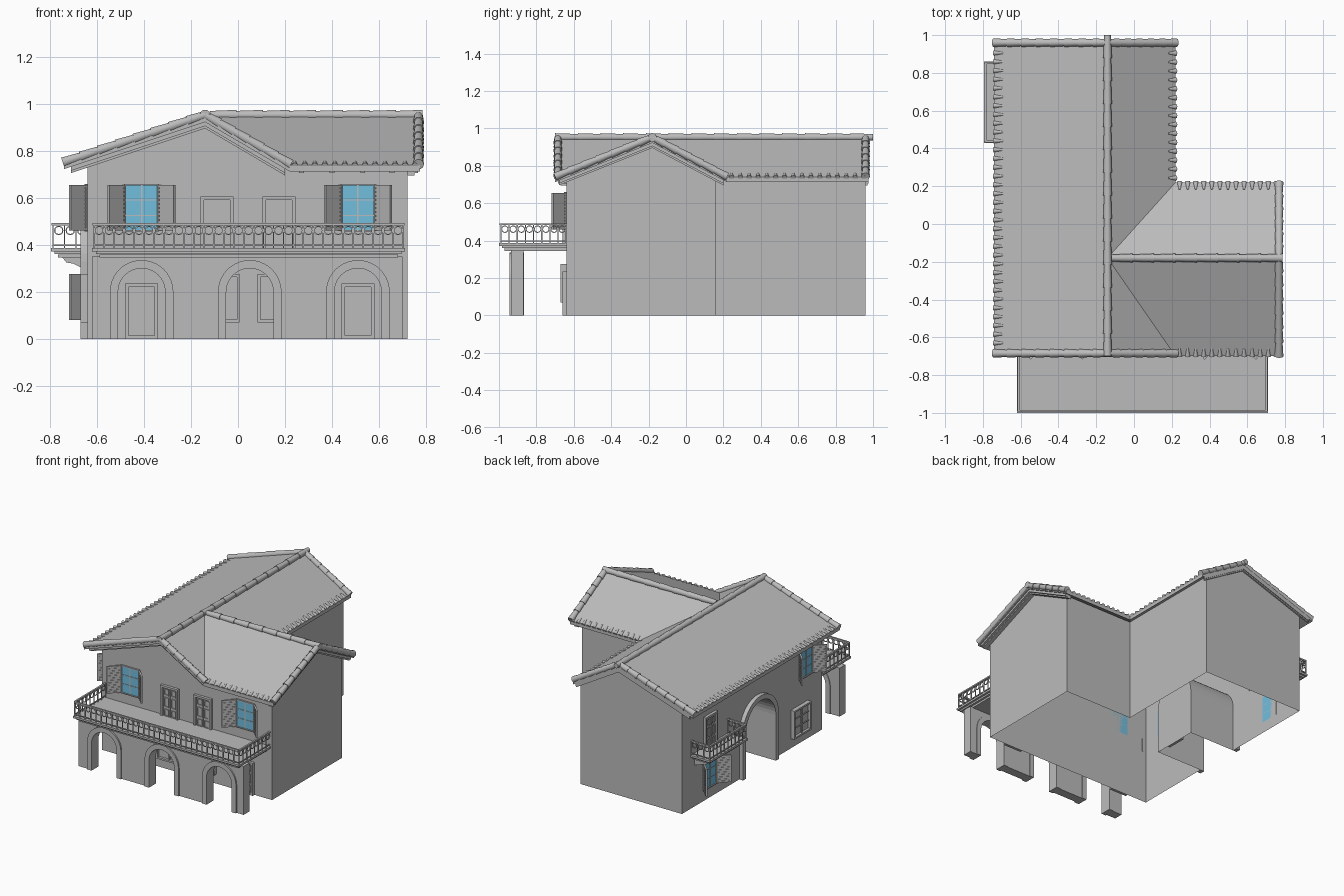
import bpy, bmesh, math
from mathutils import Matrix, Vector

if "Cube" in bpy.data.objects:
    bpy.data.objects.remove(bpy.data.objects["Cube"])


def material(name, rgb):
    m = bpy.data.materials.new(name)
    m.use_nodes = True
    m.diffuse_color = (*rgb, 1)
    m.node_tree.nodes["Principled BSDF"].inputs["Base Color"].default_value = (*rgb, 1)
    return m


GREY = material("plaster grey", (0.5, 0.5, 0.5))
BLUE = material("glass blue", (0.17, 0.52, 0.74))

# Wall frames: u runs right, v up, w out of the wall
WORLD = Matrix()
FRONT = Matrix(((1, 0, 0, 0), (0, 0, -1, -0.64), (0, 1, 0, 0), (0, 0, 0, 1)))
WEST = Matrix(((0, 0, -1, -0.64), (-1, 0, 0, 0), (0, 1, 0, 0), (0, 0, 0, 1)))


class Part:
    """Collects simple solids into one object."""

    def __init__(self, name, mat=GREY):
        self.name, self.mat, self.bm = name, mat, bmesh.new()

    def face(self, pts):
        return self.bm.faces.new([self.bm.verts.new(p) for p in pts])

    def loft(self, a, b, M=WORLD):
        a = [self.bm.verts.new(M @ Vector(p)) for p in a]
        b = [self.bm.verts.new(M @ Vector(p)) for p in b]
        self.bm.faces.new(a[::-1])
        self.bm.faces.new(b)
        for i in range(len(a)):
            j = (i + 1) % len(a)
            self.bm.faces.new((a[i], a[j], b[j], b[i]))

    def prism(self, pts, w0, w1, M=WORLD):
        self.loft([(u, v, w0) for u, v in pts], [(u, v, w1) for u, v in pts], M)

    def box(self, u0, u1, v0, v1, w0, w1, M=WORLD):
        self.prism([(u0, v0), (u1, v0), (u1, v1), (u0, v1)], w0, w1, M)

    def border(self, u0, u1, v0, v1, t, w0, w1, M):
        self.box(u0, u0 + t, v0, v1, w0, w1, M)
        self.box(u1 - t, u1, v0, v1, w0, w1, M)
        self.box(u0 + t, u1 - t, v0, v0 + t, w0, w1, M)
        self.box(u0 + t, u1 - t, v1 - t, v1, w0, w1, M)

    def tube(self, p, q, r0, r1, sides=10):
        p, q = Vector(p), Vector(q)
        rot = (q - p).to_track_quat("Z", "Y")
        ring = [Vector((math.cos(k * math.tau / sides), math.sin(k * math.tau / sides), 0)) for k in range(sides)]
        self.loft([p + rot @ (c * r0) for c in ring], [q + rot @ (c * r1) for c in ring])

    def done(self, smooth=False):
        bmesh.ops.remove_doubles(self.bm, verts=self.bm.verts, dist=1e-5)
        bmesh.ops.recalc_face_normals(self.bm, faces=self.bm.faces)
        me = bpy.data.meshes.new(self.name)
        self.bm.to_mesh(me)
        self.bm.free()
        me.materials.append(self.mat)
        ob = bpy.data.objects.new(self.name, me)
        bpy.context.collection.objects.link(ob)
        if smooth:
            bpy.context.view_layer.objects.active = ob
            ob.select_set(True)
            bpy.ops.object.shade_smooth_by_angle(angle=math.radians(50))
            ob.select_set(False)


def arch(c, r, spring, n=20):
    curve = [(c - r * math.cos(math.pi * k / n), spring + r * math.sin(math.pi * k / n)) for k in range(n + 1)]
    return [(c - r, 0)] + curve + [(c + r, 0)]


# House walls: open-bottomed L shell with a vaulted recess on the west
L, R, IN, F, MID, B, TOP = -0.64, 0.72, 0.17, -0.64, 0.16, 0.96, 0.74
walls = Part("house_walls")
gable = [(IN, TOP), (-0.14, 0.925), (L, 0.76)]
walls.face([(x, F, z) for x, z in [(L, 0), (R, 0), (R, TOP)] + gable])
walls.face([(x, B, z) for x, z in [(L, 0), (IN, 0)] + gable])
walls.face([(R, y, z) for y, z in [(F, 0), (MID, 0), (MID, TOP), (-0.18, 0.925), (F, TOP)]])
walls.face([(R, MID, 0), (IN, MID, 0), (IN, MID, TOP), (R, MID, TOP)])
walls.face([(IN, MID, 0), (IN, B, 0), (IN, B, TOP), (IN, MID, TOP)])
vault = arch(-0.1, 0.17, 0.33)
walls.face([WEST @ Vector((u, v, 0)) for u, v in [(-B, 0)] + vault + [(-F, 0), (-F, 0.76), (-B, 0.76)]])
mouth = [WEST @ Vector((u, v, 0)) for u, v in vault]
back = [WEST @ Vector((u, v, -0.37)) for u, v in vault]
walls.face(back)
for i in range(len(vault) - 1):
    walls.face([mouth[i], mouth[i + 1], back[i + 1], back[i]])
walls.done()

# Roof slopes, trimmed along the valleys
S, N, E = -0.70, 0.975, 0.775
ridge, west_eave, eave = 0.95, 0.75, 0.74
roof = Part("roof_slopes")
slopes = [
    [(-0.14, S, ridge), (-0.14, N, ridge), (-0.74, N, west_eave), (-0.74, S, west_eave)],
    [(-0.14, S, ridge), (0.22, S, eave), (-0.14, -0.18, ridge), (0.22, 0.22, eave), (0.22, N, eave), (-0.14, N, ridge)],
    [(-0.14, -0.18, ridge), (0.22, S, eave), (E, S, eave), (E, -0.18, ridge)],
    [(-0.14, -0.18, ridge), (E, -0.18, ridge), (E, 0.22, eave), (0.22, 0.22, eave)],
]
for s in slopes:
    roof.loft([(x, y, z - 0.028) for x, y, z in s], s)
roof.done()

# Stepped moulding under the gable verges
mould = Part("gable_moulding")
for lo, out in ((0.05, 0.03), (0.04, 0.045)):
    up = [(-0.71, 0.745), (-0.14, 0.935), (0.2, 0.735)]
    band = up + [(x, z - lo + 0.01) for x, z in up[::-1]]
    mould.loft([(x, F, z) for x, z in band], [(x, F - out, z) for x, z in band])
    mould.loft([(x, B, z) for x, z in band], [(x, B + out / 3, z) for x, z in band])
    up = [(-0.68, 0.735), (-0.18, 0.935), (0.2, 0.735)]
    band = up + [(y, z - lo + 0.01) for y, z in up[::-1]]
    mould.loft([(R, y, z) for y, z in band], [(R + out, y, z) for y, z in band])
mould.done()

# Overlapping round tiles on ridges and verges
tiles = Part("ridge_and_verge_tiles")


def tile_run(p, q, n, r=0.02):
    p, q = Vector(p), Vector(q)
    for i in range(n):
        tiles.tube(p.lerp(q, i / n), p.lerp(q, (i + 1.1) / n if i < n - 1 else 1), r + 0.003, r - 0.002)


tile_run((-0.14, S, 0.952), (-0.14, 1.0, 0.952), 14)
tile_run((0.785, -0.18, 0.952), (-0.12, -0.18, 0.952), 8)
for y in (S + 0.015, N - 0.015):
    tile_run((-0.745, y, 0.75), (-0.14, y, 0.952), 8)
    tile_run((0.225, y, 0.742), (-0.14, y, 0.952), 6)
tile_run((E - 0.007, S, 0.742), (E - 0.007, -0.18, 0.952), 7)
tile_run((E - 0.007, 0.22, 0.742), (E - 0.007, -0.18, 0.952), 6)
tiles.done(smooth=True)

# Tile ends along the eaves
ends = Part("eave_tile_ends")


def eave_run(p, q, inward, n):
    p, q, inward = Vector(p), Vector(q), Vector(inward)
    for i in range(n):
        c = p.lerp(q, (i + 0.5) / n)
        ends.tube(c, c + inward, 0.015, 0.006, 8)


eave_run((-0.742, S, 0.745), (-0.742, N, 0.745), (0.05, 0, 0.0165), 36)
eave_run((0.222, 0.22, 0.735), (0.222, N, 0.735), (-0.04, 0, 0.023), 16)
eave_run((0.22, S, 0.735), (E, S, 0.735), (0, 0.045, 0.018), 13)
eave_run((0.22, 0.222, 0.735), (E, 0.222, 0.735), (0, -0.04, 0.021), 13)
ends.done(smooth=True)

rafters = Part("eave_rafters")
for x in (0.27, 0.4, 0.53, 0.655):
    rafters.box(x - 0.01, x + 0.01, 0.705, 0.735, 0, 0.045, FRONT)
rafters.done()

# Arcade wall, arch trims and recess trim
arcade = Part("porch_arcade")
outline = [(-0.62, 0)]
for c in (-0.41, 0.05, 0.51):
    outline += arch(c, 0.1, 0.2)
arcade.prism(outline + [(0.7, 0), (0.7, 0.35), (-0.62, 0.35)], 0.23, 0.295, FRONT)
arcade.done()
trims = Part("arch_trims")
for c in (-0.41, 0.05, 0.51):
    trims.prism(arch(c, 0.135, 0.2) + arch(c, 0.1, 0.2)[::-1], 0.225, 0.305, FRONT)
trims.prism(arch(-0.1, 0.205, 0.33) + vault[::-1], 0, 0.03, WEST)
trims.done()

# Balcony floors with stepped undersides
floors = Part("balcony_floors")
for k, z in enumerate((0.345, 0.36, 0.372)):
    d = 0.03 - 0.015 * k
    floors.box(-0.62 + d, 0.71 - d, z, z + 0.014, 0, 0.36 - d, FRONT)
    floors.box(-0.86 + d, -0.43 - d, z, z + 0.014, 0, 0.155 - d, WEST)
for u in (-0.8, -0.49):
    side = [(0, 0.3), (0.03, 0.305), (0.06, 0.32), (0.09, 0.325), (0.11, 0.35), (0, 0.35)]
    floors.loft([(u - 0.015, v, w) for w, v in side], [(u + 0.015, v, w) for w, v in side], WEST)
floors.done()

# Railings with a row of rings under the handrail
rails = Part("balcony_railings")


def railing(length, M):
    rails.box(0, length, 0.482, 0.492, -0.006, 0.006, M)
    rails.box(0, length, 0.395, 0.401, -0.003, 0.003, M)
    n = round(length / 0.043)
    step = length / n
    for i in range(n + 1):
        rails.box(i * step - 0.003, i * step + 0.003, 0.385, 0.485, -0.003, 0.003, M)
    for i in range(n):
        at = lambda r, k: ((i + 0.5) * step + r * math.cos(k * math.pi / 6), 0.461 + r * math.sin(k * math.pi / 6))
        for k in range(12):
            rails.prism([at(0.02, k), at(0.02, k + 1), at(0.015, k + 1), at(0.015, k)], -0.003, 0.003, M)


for M, u0, u1, out in ((FRONT, -0.612, 0.702, 0.35), (WEST, -0.852, -0.438, 0.147)):
    railing(u1 - u0, M @ Matrix.Translation((u0, 0, out)))
    for u in (u0, u1):
        railing(out, M @ Matrix.Translation((u, 0, 0)) @ Matrix.Rotation(-math.pi / 2, 4, "Y"))
rails.done()

# Double doors with raised panels
doors = Part("doors")
for M, c, z in ((FRONT, -0.41, 0), (FRONT, 0.51, 0), (FRONT, -0.09, 0.37), (FRONT, 0.175, 0.37),
                (WEST, -0.645, 0.37), (WEST @ Matrix.Translation((0, 0, -0.37)), -0.1, 0)):
    doors.border(c - 0.07, c + 0.07, z, z + 0.235, 0.015, 0, 0.02, M)
    doors.box(c - 0.055, c + 0.055, z, z + 0.22, 0, 0.006, M)
    doors.box(c - 0.003, c + 0.003, z, z + 0.22, 0, 0.012, M)
    for u in (c - 0.028, c + 0.028):
        for lo, hi in ((0.015, 0.065), (0.08, 0.15), (0.165, 0.21)):
            doors.border(u - 0.02, u + 0.02, z + lo, z + hi, 0.006, 0, 0.012, M)
doors.done()

# Glazed windows with open louvred shutters
frames, glass, shutters = Part("window_frames"), Part("window_glass", BLUE), Part("open_shutters")
for M, c, z in ((FRONT, -0.41, 0.46), (FRONT, 0.51, 0.46), (WEST, 0.45, 0.46), (WEST, -0.645, 0.08)):
    glass.box(c - 0.07, c + 0.07, z, z + 0.195, 0, 0.005, M)
    frames.border(c - 0.074, c + 0.074, z - 0.004, z + 0.199, 0.007, 0, 0.012, M)
    frames.box(c - 0.003, c + 0.003, z, z + 0.195, 0, 0.009, M)
    for k in (1, 2):
        frames.box(c - 0.07, c + 0.07, z + 0.065 * k - 0.002, z + 0.065 * k + 0.002, 0, 0.008, M)
    for s in (0, math.pi):
        hinge = M @ Matrix.Translation((c + (0.07 if s == 0 else -0.07), 0, 0.003))
        H = hinge @ Matrix.Rotation(-math.pi / 4 if s == 0 else s + math.pi / 4, 4, "Y")
        shutters.border(0, 0.1, z, z + 0.195, 0.012, -0.006, 0.006, H)
        shutters.box(0.012, 0.088, z, z + 0.195, -0.002, 0.002, H)
        for k in range(10):
            v = z + 0.016 + k * 0.017
            shutters.box(0.012, 0.088, v, v + 0.009, -0.005, 0.005, H)
for p in (frames, glass, shutters):
    p.done()

# Closed ground-floor shutters
closed = Part("closed_shutters")
for M, c in ((FRONT, -0.09), (FRONT, 0.18), (WEST, 0.38)):
    closed.border(c - 0.097, c + 0.097, 0.07, 0.275, 0.012, 0, 0.03, M)
    closed.box(c - 0.085, c + 0.085, 0.08, 0.265, 0, 0.012, M)
    closed.box(c - 0.005, c + 0.005, 0.08, 0.265, 0, 0.022, M)
    for v in (0.14, 0.205):
        closed.box(c - 0.085, c + 0.085, v - 0.003, v + 0.003, 0, 0.018, M)
closed.done()
